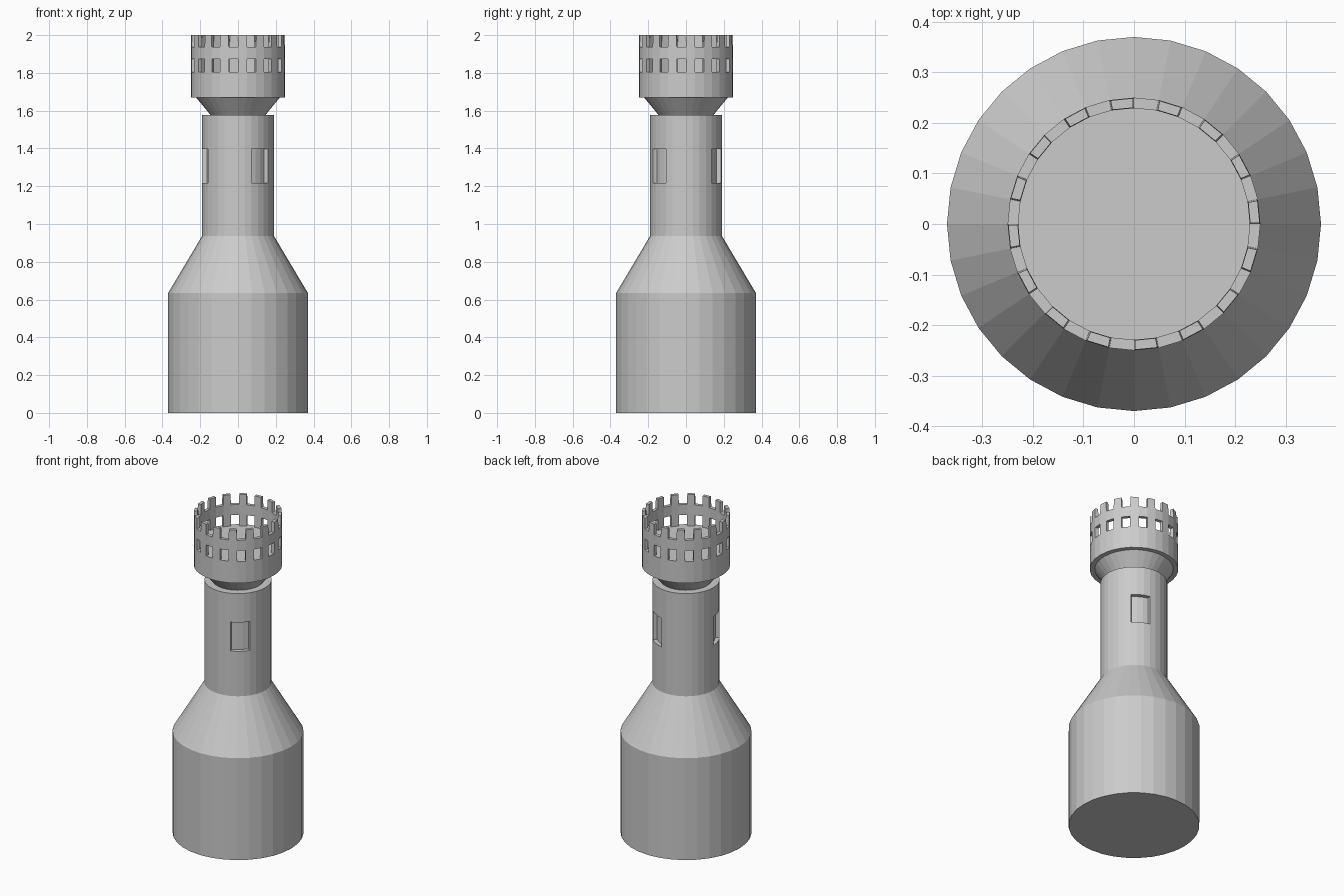
import bpy, bmesh
from math import cos, sin, pi

if "Cube" in bpy.data.objects:
    bpy.data.objects.remove(bpy.data.objects["Cube"])

N = 32  # sides of every round part


def point(r, i, z):
    a = 2 * pi * i / N
    return (r * cos(a), r * sin(a), z)


def finish(bm, name):
    bmesh.ops.recalc_face_normals(bm, faces=bm.faces[:])
    me = bpy.data.meshes.new(name)
    bm.to_mesh(me)
    bm.free()
    ob = bpy.data.objects.new(name, me)
    bpy.context.collection.objects.link(ob)
    return ob


def lathe(profile):
    """Closed solid of revolution; returns the mesh and faces[level][side]."""
    bm = bmesh.new()
    rings = [[bm.verts.new(point(r, i, z)) for i in range(N)] for r, z in profile]
    faces = [[bm.faces.new((a[i], a[(i + 1) % N], b[(i + 1) % N], b[i])) for i in range(N)]
             for a, b in zip(rings, rings[1:])]
    bm.faces.new(rings[0][::-1])
    bm.faces.new(rings[-1])
    bmesh.ops.recalc_face_normals(bm, faces=bm.faces[:])
    return bm, faces


# Wide base, sloping shoulder and slim shaft
bm, faces = lathe([(0.37, 0), (0.37, 0.635), (0.19, 0.937), (0.19, 1.217),
                   (0.19, 1.397), (0.19, 1.577)])
# Three recessed shaft windows, each three facets wide
for start in (4, 16, 26):
    panel = [faces[3][start + k] for k in range(3)]
    bmesh.ops.inset_region(bm, faces=panel, thickness=0, depth=0)
    for v in {v for f in panel for v in f.verts}:
        v.co.x *= 0.87
        v.co.y *= 0.87
finish(bm, "tower_body")

# Flared neck
bm, _ = lathe([(0.145, 1.577), (0.222, 1.67)])
finish(bm, "flared_neck")

# Solid drum below the parapet
bm, _ = lathe([(0.25, 1.67), (0.25, 1.805)])
finish(bm, "drum")

# Parapet wall: window row, solid band, merlon row
R_OUT, R_IN = 0.25, 0.229
levels = [1.805, 1.873, 1.937, 2.0]


def filled(i, j):
    return j == 1 or (j in (0, 2) and i % 2 == 0)


bm = bmesh.new()
cache = {}


def vert(r, i, j):
    key = (r, i % N, j)
    if key not in cache:
        cache[key] = bm.verts.new(point(r, i, levels[j]))
    return cache[key]


def quad(*keys):
    bm.faces.new([vert(*k) for k in keys])


for i in range(N):
    for j in range(3):
        if not filled(i, j):
            continue
        for r in (R_OUT, R_IN):
            quad((r, i, j), (r, i + 1, j), (r, i + 1, j + 1), (r, i, j + 1))
        for side, e in ((i - 1, i), (i + 1, i + 1)):
            if not filled(side % N, j):
                quad((R_IN, e, j), (R_OUT, e, j), (R_OUT, e, j + 1), (R_IN, e, j + 1))
        for nb, h in ((j - 1, j), (j + 1, j + 1)):
            if not filled(i, nb):
                quad((R_IN, i, h), (R_OUT, i, h), (R_OUT, i + 1, h), (R_IN, i + 1, h))

# Slightly taper the merlon tops
for i in range(0, N, 2):
    top = [vert(r, e, 3) for r in (R_OUT, R_IN) for e in (i, i + 1)]
    mid = sum((v.co for v in top[1:]), top[0].co.copy()) / 4
    for v in top:
        z = v.co.z
        v.co = v.co.lerp(mid, 0.1)
        v.co.z = z
finish(bm, "parapet")
